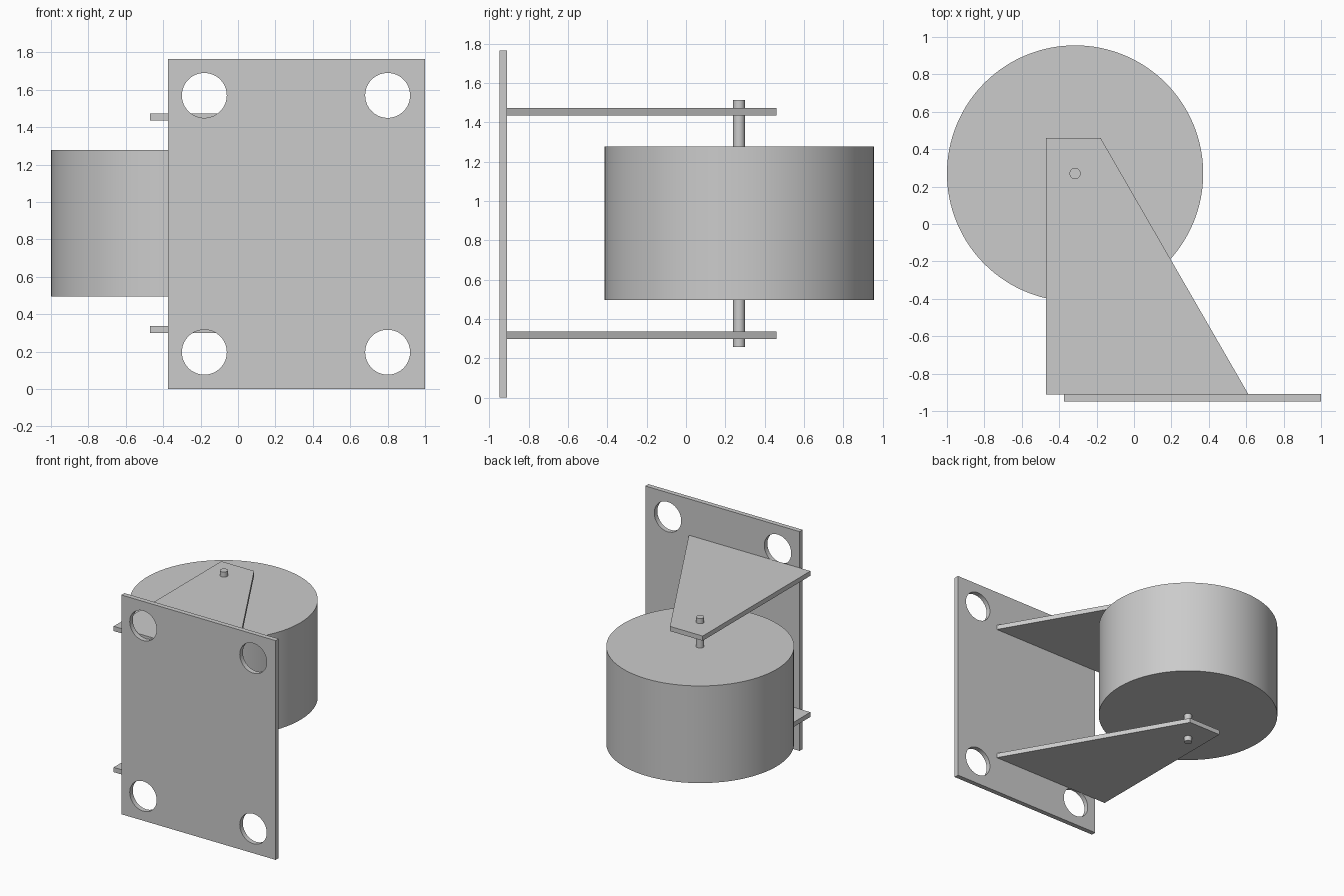
import bpy, bmesh
from math import radians
from mathutils import Matrix, Vector

if "Cube" in bpy.data.objects:
    bpy.data.objects.remove(bpy.data.objects["Cube"])

MID = 0.886            # height of the wheel's middle
AXIS = (-0.315, 0.27)  # wheel centre seen from above


def new_object(name, bm, smooth=False):
    bmesh.ops.recalc_face_normals(bm, faces=bm.faces)
    mesh = bpy.data.meshes.new(name)
    bm.to_mesh(mesh)
    bm.free()
    obj = bpy.data.objects.new(name, mesh)
    bpy.context.collection.objects.link(obj)
    bpy.ops.object.select_all(action='DESELECT')
    obj.select_set(True)
    bpy.context.view_layer.objects.active = obj
    if smooth:
        bpy.ops.object.shade_smooth_by_angle(angle=radians(30))
    return obj


def add_cylinder(bm, radius, depth, matrix, sides):
    bmesh.ops.create_cone(bm, cap_ends=True, segments=sides, radius1=radius,
                          radius2=radius, depth=depth, matrix=matrix)


def upright_cylinder(name, radius, depth, sides):
    bm = bmesh.new()
    add_cylinder(bm, radius, depth, Matrix.Translation((*AXIS, MID)), sides)
    return new_object(name, bm, smooth=True)


def bracket(name, z):
    bm = bmesh.new()
    profile = [(-0.47, -0.911), (0.612, -0.911), (-0.178, 0.459), (-0.47, 0.459)]
    face = bm.faces.new([bm.verts.new((x, y, z - 0.019)) for x, y in profile])
    top = bmesh.ops.extrude_face_region(bm, geom=[face])['geom']
    bmesh.ops.translate(bm, vec=(0, 0, 0.038),
                        verts=[v for v in top if isinstance(v, bmesh.types.BMVert)])
    return new_object(name, bm)


# Wheel and axle
upright_cylinder("wheel", 0.685, 0.782, 128)
upright_cylinder("axle", 0.03, 1.256, 48)

# Fork arms above and below the wheel
for name, side in (("upper_bracket", 1), ("lower_bracket", -1)):
    bracket(name, MID + side * 0.568)

# Cutter for the four bolt holes
bm = bmesh.new()
for x in (-0.18, 0.80):
    for z in (0.197, 1.57):
        add_cylinder(bm, 0.12, 0.3, Matrix.Translation((x, -0.93, z))
                     @ Matrix.Rotation(radians(90), 4, 'X'), 64)
cutter = new_object("bolt_hole_cutter", bm)
cutter.hide_render = True

# Mounting plate
bm = bmesh.new()
bmesh.ops.create_cube(bm, size=1, matrix=Matrix.Translation((0.3125, -0.9295, 0.8825))
                      @ Matrix.Diagonal(Vector((1.375, 0.039, 1.765, 1))))
plate = new_object("mounting_plate", bm)
cut = plate.modifiers.new("bolt_holes", 'BOOLEAN')
cut.operation = 'DIFFERENCE'
cut.solver = 'EXACT'
cut.object = cutter
bpy.ops.object.modifier_apply(modifier=cut.name)
bpy.data.objects.remove(cutter)
bpy.ops.object.shade_smooth_by_angle(angle=radians(30))
